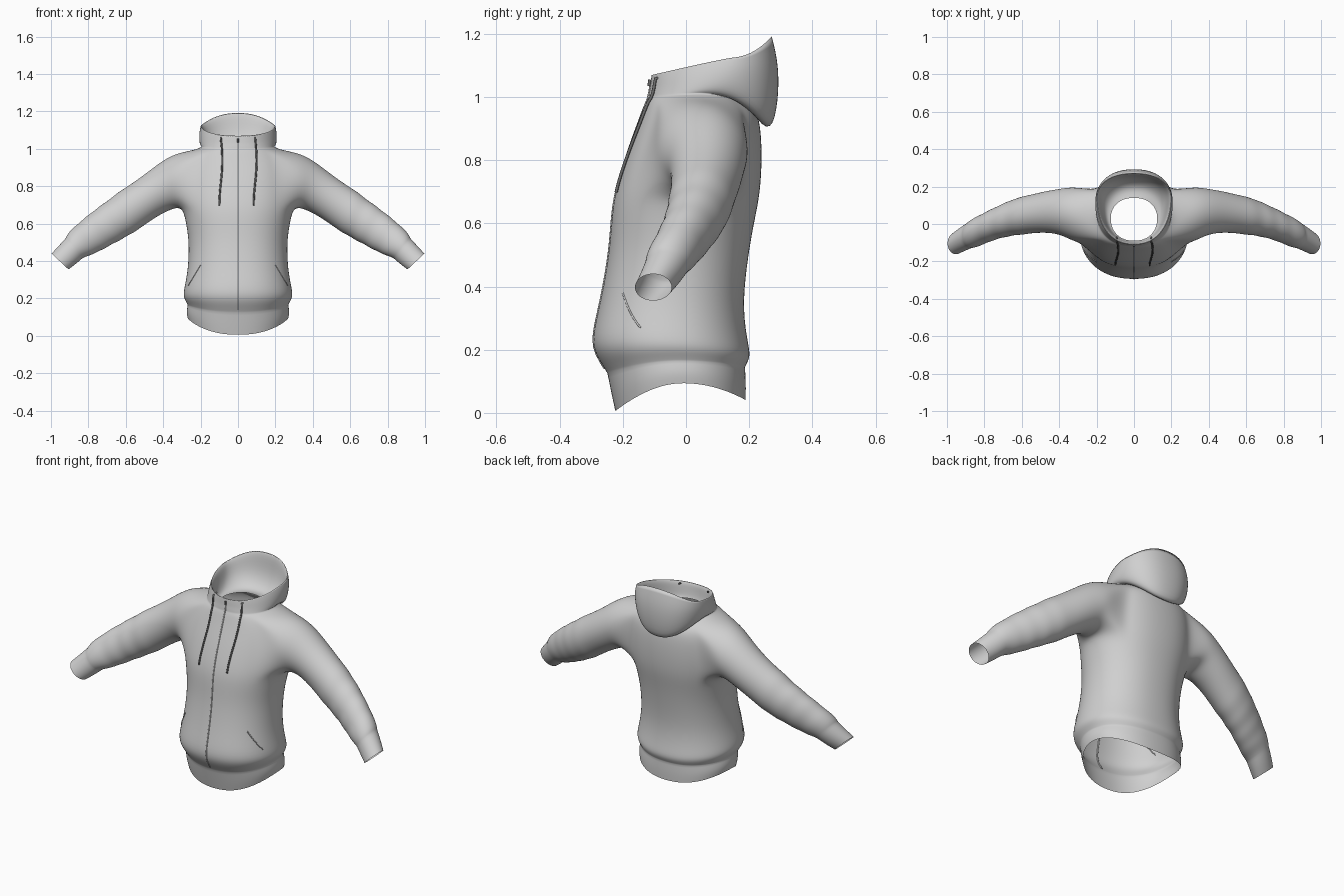
import bpy, bmesh
from math import sin, cos, pi
from mathutils import Vector
from mathutils.bvhtree import BVHTree

cube = bpy.data.objects.get("Cube")
if cube:
    bpy.data.objects.remove(cube)


def material(name, rgb):
    mat = bpy.data.materials.new(name)
    mat.use_nodes = True
    mat.diffuse_color = (*rgb, 1)
    bsdf = next(n for n in mat.node_tree.nodes if n.type == 'BSDF_PRINCIPLED')
    bsdf.inputs["Base Color"].default_value = (*rgb, 1)
    bsdf.inputs["Roughness"].default_value = 0.8
    return mat


fabric = material("light grey fabric", (0.63, 0.63, 0.63))
cord_grey = material("dark grey cord", (0.15, 0.15, 0.15))

COLS = 32
bm = bmesh.new()
crease = bm.edges.layers.float.new("crease_edge")


def ring(w, yf, yb, cy, zs, zf, zb, front_pow):
    """Closed cross-section whose height differs at sides, front and back."""
    verts = []
    for j in range(COLS):
        c, s = cos(2 * pi * j / COLS), sin(2 * pi * j / COLS)
        sx = (1 if c > 0 else -1) * abs(c) ** 0.88
        reach = abs(s) ** 0.95
        if s < 0:
            y, z = cy + (yf - cy) * reach, zs + (zf - zs) * abs(s) ** front_pow
        else:
            y, z = cy + (yb - cy) * reach, zs + (zb - zs) * s ** 2
        verts.append(bm.verts.new((w * sx, y, z)))
    return verts


# Torso: half width, front y, back y, then height at side, front and back
torso = [
    (.270, -.225, .190, .095, .005, .040),
    (.277, -.237, .191, .130, .060, .090),
    (.270, -.250, .188, .165, .125, .145),
    (.277, -.265, .196, .180, .150, .160),
    (.294, -.290, .206, .210, .190, .185),
    (.290, -.300, .193, .250, .240, .240),
    (.268, -.272, .180, .350, .350, .350),
    (.262, -.245, .198, .500, .500, .500),
    (.278, -.238, .216, .600, .600, .600),
    (.295, -.230, .233, .680, .680, .680),
    (.300, -.207, .240, .760, .760, .760),
    (.295, -.180, .241, .840, .840, .840),
    (.285, -.153, .236, .910, .910, .910),
    (.260, -.137, .225, .960, .955, .950),
    (.225, -.127, .205, .995, .985, .970),
]
rows = [ring(w, yf, yb, (yf + yb) / 2, zs, zf, zb, 1.7)
        for w, yf, yb, zs, zf, zb in torso]

# Collar and hood: outer fold, rim, then lining down to the neck opening
hood = [
    (.195, -.120, .190, .040, 1.012, 1.000, .980),
    (.205, -.118, .262, .080, 1.022, 1.015, .875),
    (.209, -.115, .290, .110, 1.055, 1.030, .950),
    (.207, -.113, .298, .130, 1.095, 1.050, 1.090),
    (.200, -.110, .272, .140, 1.125, 1.070, 1.195),
    (.188, -.103, .262, .140, 1.110, 1.058, 1.170),
    (.175, -.100, .255, .120, 1.040, 1.030, 1.060),
    (.150, -.095, .200, .060, .992, 1.000, .985),
    (.125, -.090, .140, .030, .990, .985, 1.000),
]
rows += [ring(*values, 1) for values in hood]

# Skin the rings, leaving an armhole on each side
LOW, HIGH, HALF = 9, 14, 4
for i in range(len(rows) - 1):
    for j in range(COLS):
        k = (j + HALF) % (COLS // 2)
        if LOW <= i < HIGH and k < 2 * HALF:
            continue
        n = (j + 1) % COLS
        bm.faces.new((rows[i][j], rows[i][n], rows[i + 1][n], rows[i + 1][j]))


def crease_loop(loop, amount):
    for a, b in zip(loop, loop[1:] + loop[:1]):
        edge = bm.edges.get((a, b))
        if edge:
            edge[crease] = amount


crease_loop(rows[2], 0.7)
crease_loop(rows[len(torso)], 0.5)
crease_loop(rows[len(torso) + 4], 0.6)

# Sleeve sections: top x, z, bottom x, z, front y, back y
sleeve = [
    (.320, .980, .330, .685, -.095, .200),
    (.400, .942, .375, .668, -.058, .190),
    (.500, .862, .430, .640, -.045, .178),
    (.600, .793, .515, .582, -.050, .155),
    (.690, .727, .600, .530, -.060, .130),
    (.770, .668, .675, .490, -.075, .095),
    (.845, .608, .745, .452, -.100, .058),
    (.912, .545, .812, .424, -.128, .022),
    (.922, .522, .832, .414, -.130, .010),
    (.960, .480, .868, .383, -.145, -.015),
    (.997, .440, .906, .355, -.162, -.045),
]
# Soft gathers between the lower sections
sections = []
for n, sec in enumerate(sleeve):
    sections.append((sec, 0.99 if 4 <= n <= 6 else 1))
    if 3 <= n <= 6:
        mid = tuple((a + b) / 2 for a, b in zip(sec, sleeve[n + 1]))
        sections.append((mid, 1.045))


def add_sleeve(side):
    def vert(i, j):
        return rows[i][(j if side > 0 else COLS // 2 - j) % COLS]

    span = range(-HALF, HALF + 1)
    loop = [vert(HIGH, j) for j in span]
    loop += [vert(i, HALF) for i in range(HIGH - 1, LOW, -1)]
    loop += [vert(LOW, -j) for j in span]
    loop += [vert(i, -HALF) for i in range(LOW + 1, HIGH)]
    count = len(loop)
    for n, ((tx, tz, bx, bz, yf, yb), scale) in enumerate(sections):
        centre = Vector(((tx + bx) / 2, (yf + yb) / 2, (tz + bz) / 2))
        up = Vector(((tx - bx) / 2, 0, (tz - bz) / 2)) * scale
        across = Vector((0, (yb - yf) / 2, 0)) * scale
        new = []
        for k in range(count):
            a = 2 * pi * (k - HALF) / count
            p = centre + up * cos(a) + across * sin(a)
            new.append(bm.verts.new((p.x * side, p.y, p.z)))
        for k in range(count):
            m = (k + 1) % count
            quad = (loop[k], new[k], new[m], loop[m])
            bm.faces.new(quad if side > 0 else quad[::-1])
        loop = new
        if n == len(sections) - 3:
            crease_loop(loop, 0.7)


for side in (1, -1):
    add_sleeve(side)

mesh = bpy.data.meshes.new("hooded_top")
bm.to_mesh(mesh)
bm.free()
mesh.materials.append(fabric)
mesh.polygons.foreach_set("use_smooth", [True] * len(mesh.polygons))
body = bpy.data.objects.new("hooded_top", mesh)
bpy.context.collection.objects.link(body)
subsurf = body.modifiers.new("smooth cloth", 'SUBSURF')
subsurf.levels = subsurf.render_levels = 2

# Surface lookup, so trims lie on the front of the cloth
bpy.context.view_layer.update()
tree = BVHTree.FromObject(body, bpy.context.evaluated_depsgraph_get())


def on_front(x, z, lift):
    hit = tree.ray_cast(Vector((x, -1, z)), Vector((0, 1, 0)))[0]
    return Vector((x, (hit.y if hit else -0.1) - lift, z))


def tube(name, points, radius, mat):
    curve = bpy.data.curves.new(name, 'CURVE')
    curve.dimensions = '3D'
    curve.bevel_depth = radius
    curve.bevel_resolution = 2
    curve.use_fill_caps = True
    spline = curve.splines.new('POLY')
    spline.points.add(len(points) - 1)
    for sp, p in zip(spline.points, points):
        sp.co = (*p, 1)
    curve.materials.append(mat)
    bpy.context.collection.objects.link(bpy.data.objects.new(name, curve))


# Drawstrings, pocket seams and the centre closure
STEPS = 24
for side, label in ((1, "left"), (-1, "right")):
    cord = []
    for n in range(STEPS + 1):
        t = n / STEPS
        x = side * 0.092 + 0.008 * sin(pi * t * 1.5)
        cord.append(on_front(x, 1.058 - 0.36 * t, 0.006))
    cord.insert(0, cord[0] + Vector((0, 0.03, 0.006)))
    tube(label + "_drawstring", cord, 0.005, cord_grey)
    seam = [on_front(side * (0.20 + 0.065 * n / 8), 0.38 - 0.11 * n / 8, 0)
            for n in range(9)]
    tube(label + "_pocket_seam", seam, 0.003, fabric)

tube("front_closure", [on_front(0, 0.14 + 0.9 * n / 40, -0.001) for n in range(41)],
     0.004, fabric)
tube("zip_pull", [on_front(0, z, 0.004) for z in (1.055, 1.035)], 0.005, cord_grey)
